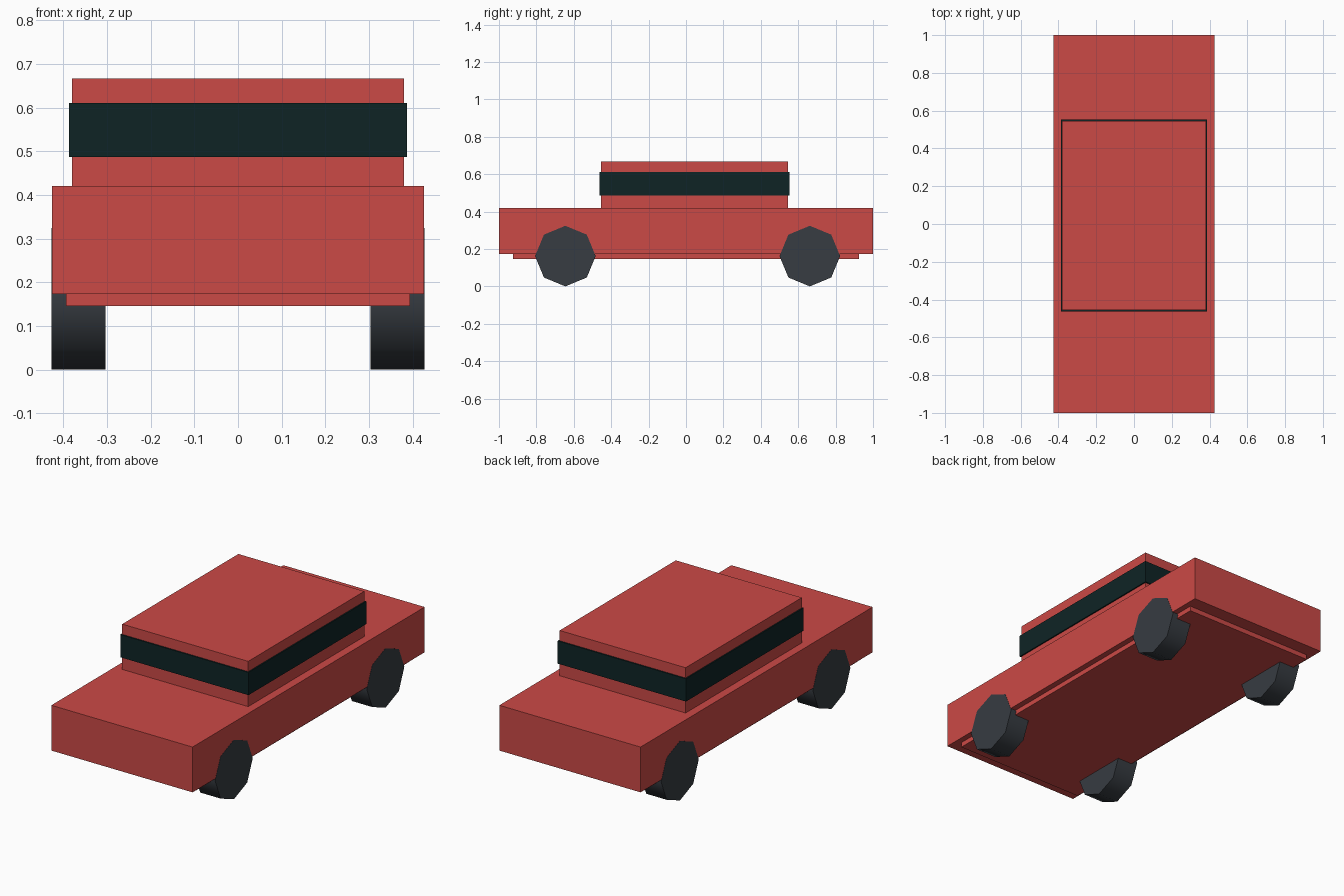
import bpy
import math

default = bpy.data.objects.get("Cube")
if default:
    bpy.data.objects.remove(default, do_unlink=True)


def material(name, rgb):
    m = bpy.data.materials.new(name)
    m.use_nodes = True
    m.diffuse_color = (*rgb, 1)
    m.node_tree.nodes["Principled BSDF"].inputs["Base Color"].default_value = (*rgb, 1)
    return m


red = material("red paint", (0.6, 0.067, 0.061))
glass = material("dark glass", (0.0045, 0.0176, 0.0185))
rubber = material("grey rubber", (0.038, 0.045, 0.054))


def box(name, half_width, y_range, z_range, mat):
    (y0, y1), (z0, z1) = y_range, z_range
    bpy.ops.mesh.primitive_cube_add(size=1, location=(0, (y0 + y1) / 2, (z0 + z1) / 2))
    ob = bpy.context.object
    ob.name = name
    ob.scale = (2 * half_width, y1 - y0, z1 - z0)
    bpy.ops.object.transform_apply(location=False, rotation=False, scale=True)
    ob.data.materials.append(mat)
    return ob


# Body, floor plate, cabin and the window band around it
box("body", 0.426, (-1, 1), (0.173, 0.42), red)
box("floor_plate", 0.394, (-0.925, 0.925), (0.146, 0.18), red)
box("cabin", 0.38, (-0.455, 0.546), (0.41, 0.667), red)
box("window_band", 0.387, (-0.462, 0.553), (0.487, 0.611), glass)

# Eight-sided wheels, outer faces just proud of the body sides
RADIUS, INNER, OUTER = 0.162, 0.304, 0.427
for end, y in (("front", -0.645), ("rear", 0.662)):
    for side, s in (("left", 1), ("right", -1)):
        bpy.ops.mesh.primitive_cylinder_add(
            vertices=8, radius=RADIUS, depth=OUTER - INNER,
            location=(s * (INNER + OUTER) / 2, y, RADIUS),
            rotation=(0, math.pi / 2, 0))
        wheel = bpy.context.object
        wheel.name = f"{end}_{side}_wheel"
        wheel.data.materials.append(rubber)
        bpy.ops.object.shade_smooth_by_angle(angle=math.radians(60))
